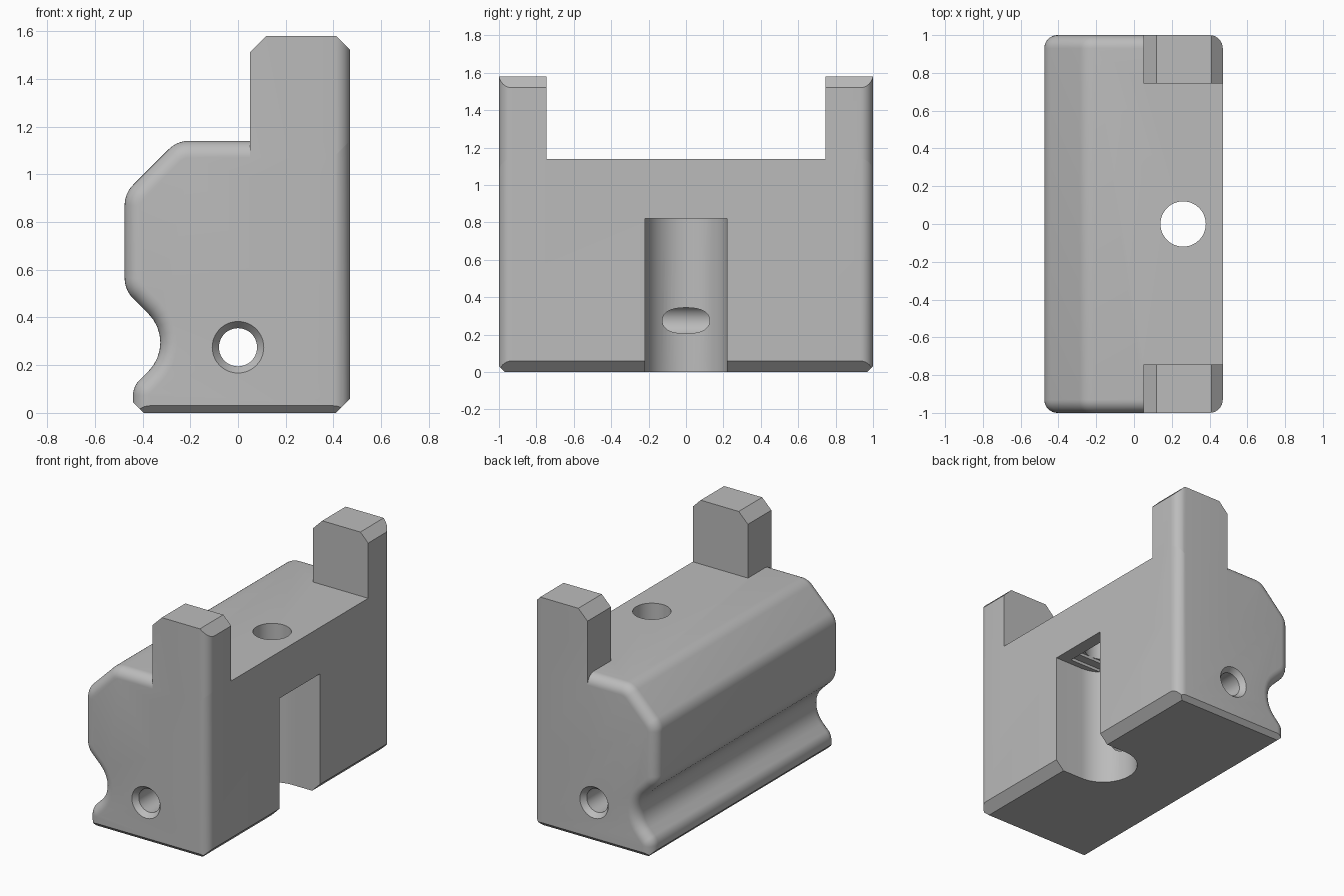
import bpy, bmesh, math
from mathutils import Vector

if "Cube" in bpy.data.objects:
    bpy.data.objects.remove(bpy.data.objects["Cube"])

grey = bpy.data.materials.new("plain_grey")
grey.use_nodes = True
colour = (0.5, 0.5, 0.5, 1)
grey.diffuse_color = colour
grey.node_tree.nodes["Principled BSDF"].inputs["Base Color"].default_value = colour

ROUND = 0.07   # radius of the rounded ends
STEPS = 8


def fillet(corners):
    """Round each (x, z, radius) corner of a closed outline."""
    out = []
    for i, (x, z, r) in enumerate(corners):
        p = Vector((x, z))
        if r == 0:
            out.append(p)
            continue
        a = (Vector(corners[i - 1][:2]) - p).normalized()
        b = (Vector(corners[(i + 1) % len(corners)][:2]) - p).normalized()
        half = a.angle(b) / 2
        centre = p + (a + b).normalized() * r / math.sin(half)
        start = p + a * r / math.tan(half) - centre
        end = p + b * r / math.tan(half) - centre
        total = start.angle_signed(end)
        for k in range(STEPS + 1):
            t = -total * k / STEPS
            out.append(centre + Vector((start.x * math.cos(t) - start.y * math.sin(t),
                                        start.x * math.sin(t) + start.y * math.cos(t))))
    return out


def make(name, bm, helper=False):
    bmesh.ops.recalc_face_normals(bm, faces=bm.faces)
    mesh = bpy.data.meshes.new(name)
    bm.to_mesh(mesh)
    bm.free()
    mesh.materials.append(grey)
    ob = bpy.data.objects.new(name, mesh)
    bpy.context.collection.objects.link(ob)
    ob.hide_render = helper
    return ob


def prism(points, move):
    bm = bmesh.new()
    face = bm.faces.new([bm.verts.new(p) for p in points])
    res = bmesh.ops.extrude_face_region(bm, geom=[face])
    bmesh.ops.translate(bm, vec=move,
                        verts=[v for v in res["geom"] if isinstance(v, bmesh.types.BMVert)])
    return bm


def slice_off(bm, point, normal):
    geom = bm.verts[:] + bm.edges[:] + bm.faces[:]
    bmesh.ops.bisect_plane(bm, geom=geom, plane_co=point, plane_no=normal,
                           clear_outer=True, dist=1e-5)
    bmesh.ops.holes_fill(bm, edges=[e for e in bm.edges if e.is_boundary])


def bevel(bm, edges):
    bmesh.ops.bevel(bm, geom=edges, offset=ROUND, segments=STEPS, profile=0.5,
                    affect='EDGES', clamp_overlap=False)


def box(name, x0, x1, y0, y1, z0, z1):
    pts = [(x0, y0, z0), (x1, y0, z0), (x1, y1, z0), (x0, y1, z0)]
    return make(name, prism(pts, (0, 0, z1 - z0)), True)


def lathe_y(name, x, z, rings):
    """Solid of revolution about a line parallel to y, from (y, radius) rings."""
    bm = bmesh.new()
    n = 48
    loops = [[bm.verts.new((x + r * math.cos(2 * math.pi * k / n), y,
                            z + r * math.sin(2 * math.pi * k / n))) for k in range(n)]
             for y, r in rings]
    for a, b in zip(loops, loops[1:]):
        for k in range(n):
            bm.faces.new((a[k], a[(k + 1) % n], b[(k + 1) % n], b[k]))
    bm.faces.new(loops[0])
    bm.faces.new(loops[-1])
    return make(name, bm, True)


# Main body: side outline with a finger groove, rounded at both ends
outline = fillet([(0.47, -0.25, 0), (0.47, 1.14, 0), (-0.255, 1.14, 0.12),
                  (-0.475, 0.92, 0.12), (-0.475, 0.515, 0.12), (-0.255, 0.295, 0.17),
                  (-0.44, 0.11, 0.09), (-0.44, -0.25, 0)])
bm = prism([(p.x, -1, p.y) for p in outline], (0, 2, 0))
bevel(bm, [e for e in bm.edges if abs(e.verts[0].co.y - e.verts[1].co.y) < 0.01])
# Flat base with chamfered rim
slice_off(bm, (0, 0, 0), (0, 0, -1))
slice_off(bm, (0.41, 0, 0), (1, 0, -1))
slice_off(bm, (-0.395, 0, 0), (-1, 0, -1))
for s in (-1, 1):
    slice_off(bm, (0, s * 0.97, 0), (0, s, -1))
body = make("body", bm)
parts = []

# Two upright posts with chamfered tops
for s, side in ((-1, "front"), (1, "back")):
    pts = [(0.05, s * 0.745, 0.6), (0.47, s * 0.745, 0.6), (0.47, s, 0.6), (0.05, s, 0.6)]
    bm = prism(pts, (0, 0, 0.98))
    bevel(bm, [e for e in bm.edges
               if all(v.co.x > 0.4 and abs(v.co.y) > 0.9 for v in e.verts)])
    slice_off(bm, (0.41, 0, 1.58), (1, 0, 1))
    slice_off(bm, (0.12, 0, 1.58), (-1, 0, 1))
    parts.append((make(side + "_post", bm), 'UNION'))

# Round-ended slot in the side, with a stepped ceiling
arc = [(0.26 + 0.22 * math.cos(a), 0.22 * math.sin(a), -0.1)
       for a in [math.pi * (0.5 + k / 32) for k in range(33)]]
slot = make("slot_cutter", prism(arc + [(0.7, -0.22, -0.1), (0.7, 0.22, -0.1)],
                                 (0, 0, 0.92)), True)
parts.append((slot, 'DIFFERENCE'))
parts.append((box("ceiling_step_cutter", 0.14, 0.38, -0.18, 0.18, 0.7, 0.84), 'DIFFERENCE'))
parts.append((box("ceiling_square_cutter", 0.14, 0.38, -0.12, 0.12, 0.7, 0.86), 'DIFFERENCE'))

# Vertical screw hole
ring = [(0.26 + 0.12 * math.cos(math.pi * k / 24), 0.12 * math.sin(math.pi * k / 24), 0.7)
        for k in range(48)]
parts.append((make("screw_hole_cutter", prism(ring, (0, 0, 0.8)), True), 'DIFFERENCE'))

# Long cross hole with countersunk mouths
parts.append((lathe_y("cross_hole_cutter", 0, 0.275,
                      [(-1.1, 0.108), (-1, 0.108), (-0.965, 0.08),
                       (0.965, 0.08), (1, 0.108), (1.1, 0.108)]), 'DIFFERENCE'))

bpy.ops.object.select_all(action='DESELECT')
bpy.context.view_layer.objects.active = body
body.select_set(True)
for other, operation in parts:
    mod = body.modifiers.new(other.name, 'BOOLEAN')
    mod.operation = operation
    mod.solver = 'EXACT'
    mod.object = other
    bpy.ops.object.modifier_apply(modifier=mod.name)
    bpy.data.objects.remove(other)
bpy.ops.object.shade_smooth_by_angle(angle=math.radians(30))
